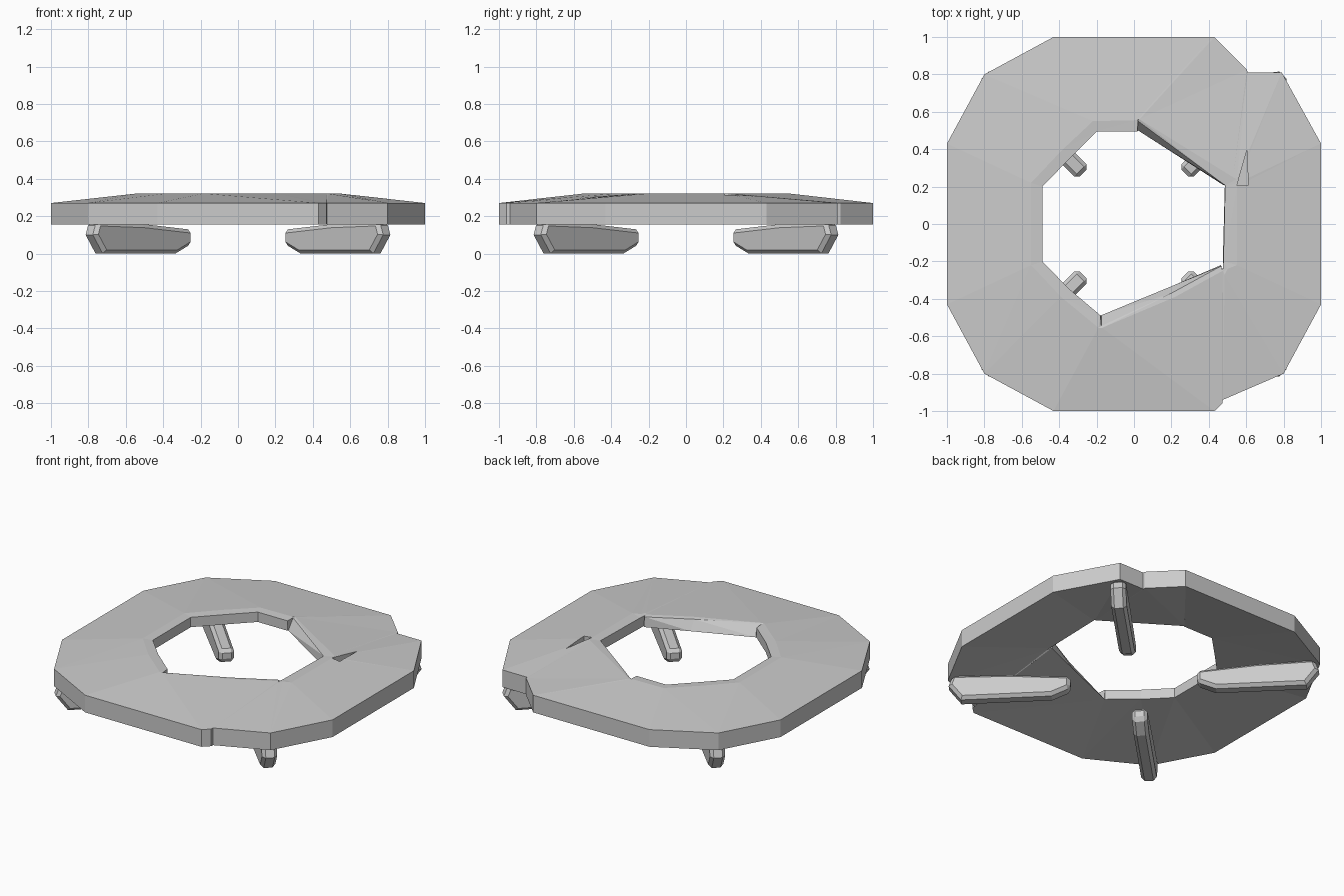
import bpy, bmesh
from math import sin, cos, radians

if "Cube" in bpy.data.objects:
    bpy.data.objects.remove(bpy.data.objects["Cube"])


def make_object(name, bm):
    bmesh.ops.recalc_face_normals(bm, faces=bm.faces[:])
    mesh = bpy.data.meshes.new(name)
    bm.to_mesh(mesh)
    bm.free()
    ob = bpy.data.objects.new(name, mesh)
    bpy.context.collection.objects.link(ob)
    return ob


def prism(name, bottom, offset):
    """Extrude a flat outline by an offset vector."""
    bm = bmesh.new()
    a = [bm.verts.new(p) for p in bottom]
    b = [bm.verts.new([c + d for c, d in zip(p, offset)]) for p in bottom]
    bm.faces.new(a)
    bm.faces.new(b[::-1])
    for i in range(len(a)):
        j = (i + 1) % len(a)
        bm.faces.new((a[i], b[i], b[j], a[j]))
    return make_object(name, bm)


# Ring stations, counter-clockwise: outer rim, top crest, hole top, hole bottom
stations = [
    ((1, -.43), (.55, -.22), (.478, -.2), (.475, -.2)),
    ((1, .43), (.55, .2), (.487, .19), (.485, .19)),
    ((.79, .81), (.555, .22), (.488, .2), (.486, .2)),
    ((.607, .81), (.55, .24), (.487, .207), (.485, .207)),
    ((.604, .825), (.53, .25), (.48, .212), (.478, .208)),
    ((.43, 1), (.03, .56), (.022, .55), (.022, .5)),
    ((.42, 1), (.015, .555), (.018, .495), (.018, .495)),
    ((-.43, 1), (-.22, .55), (-.2, .495), (-.2, .495)),
    ((-.8, .8), (-.39, .39), (-.347, .347), (-.347, .347)),
    ((-1, .43), (-.55, .22), (-.49, .2), (-.49, .2)),
    ((-1, -.43), (-.55, -.22), (-.49, -.2), (-.49, -.2)),
    ((-.8, -.8), (-.39, -.39), (-.347, -.347), (-.347, -.347)),
    ((-.43, -1), (-.19, -.555), (-.18, -.488), (-.18, -.488)),
    ((-.42, -1), (-.17, -.555), (-.175, -.545), (-.175, -.488)),
    ((.43, -1), (.22, -.39), (.2, -.37), (.2, -.333)),
    ((.472, -.96), (.475, -.25), (.465, -.225), (.465, -.22)),
    ((.475, -.94), (.485, -.27), (.473, -.255), (.473, -.25)),
    ((.8, -.8), (.5, -.24), (.475, -.235), (.475, -.23)),
]

# Broken ring body
bm = bmesh.new()
loops = []
for outer, crest, top, low in stations:
    loops.append([bm.verts.new((*p, z)) for p, z in (
        (outer, .155), (outer, .27), (crest, .32), (top, .316), (low, .25))])
for i, a in enumerate(loops):
    b = loops[(i + 1) % len(loops)]
    for k in range(5):
        m = (k + 1) % 5
        bm.faces.new((a[k], b[k], b[m], a[m]))
bmesh.ops.triangulate(bm, faces=bm.faces[:])
ring = make_object("ring", bm)

# Small chip in the top of the ring
chip = prism("chip_cutter", [(.55, .205, .28), (.61, .205, .28), (.605, .4, .28)], (0, 0, .1))
chip.hide_render = True
chip.hide_viewport = True
mod = ring.modifiers.new("chip", 'BOOLEAN')
mod.operation = 'DIFFERENCE'
mod.solver = 'EXACT'
mod.object = chip

# Four chamfered blade feet on the diagonals
profile = [(.385, .128), (.385, .05), (.50, 0), (1.05, 0), (1.125, .10), (1.10, .168), (.75, .158)]
for i, name in enumerate(("back_right", "back_left", "front_left", "front_right")):
    ang = radians(45 + 90 * i)
    c, s = cos(ang), sin(ang)
    w = .047
    foot = prism(name + "_foot", [(r * c + w * s, r * s - w * c, z) for r, z in profile],
                 (-2 * w * s, 2 * w * c, 0))
    bev = foot.modifiers.new("chamfer", 'BEVEL')
    bev.width = .02
    bev.segments = 1
    bev.limit_method = 'ANGLE'
    bev.angle_limit = radians(60)
